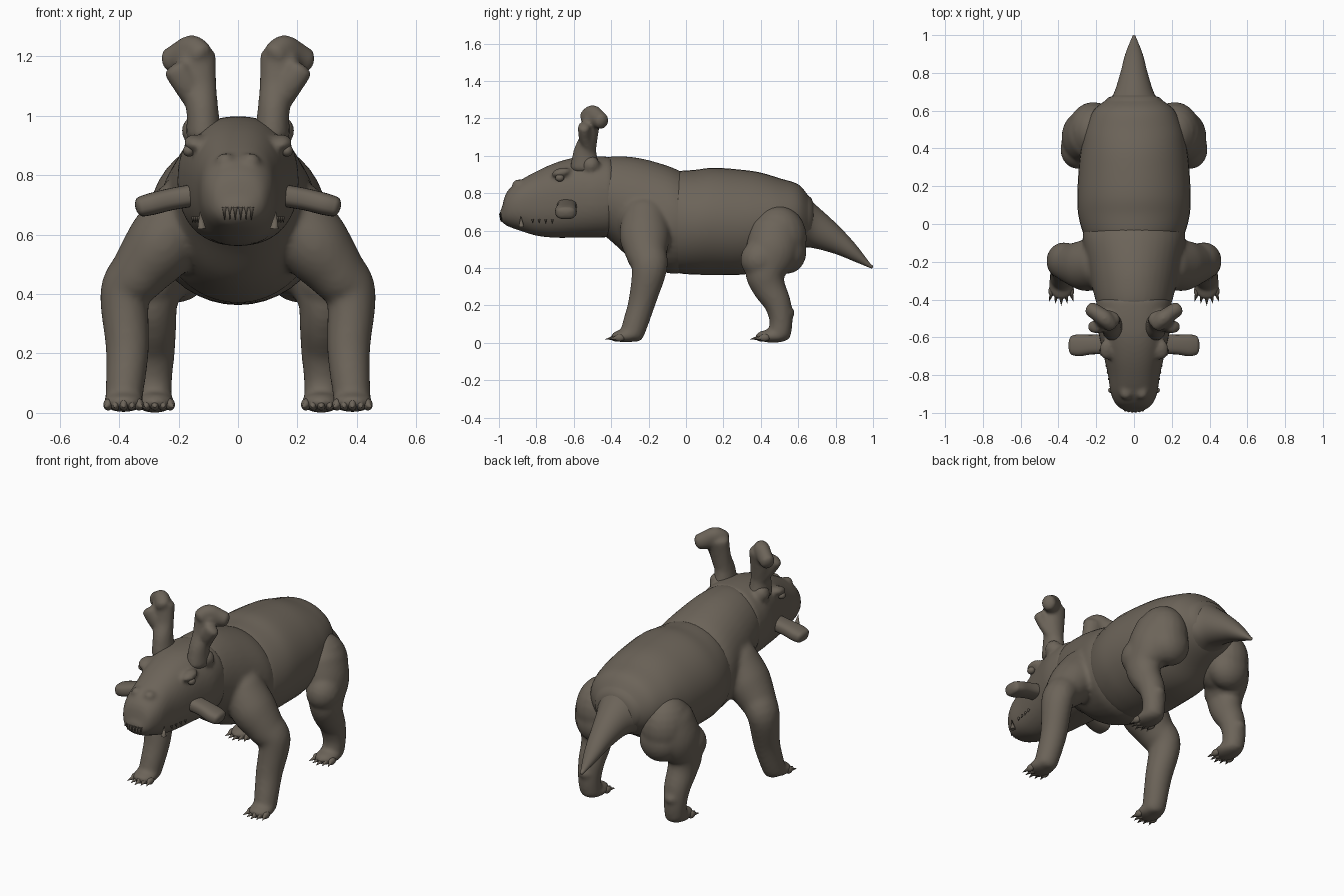
import bpy, bmesh, math
from mathutils import Vector, Matrix

cube = bpy.data.objects.get("Cube")
if cube:
    bpy.data.objects.remove(cube, do_unlink=True)

COLOUR = (0.15, 0.127, 0.1, 1)
hide = bpy.data.materials.new("brown grey hide")
hide.use_nodes = True
hide.diffuse_color = COLOUR
bsdf = hide.node_tree.nodes["Principled BSDF"]
bsdf.inputs["Base Color"].default_value = COLOUR
bsdf.inputs["Roughness"].default_value = 0.8


def finish(name, bm, mirror=True, blend=0):
    """Turn a bmesh into a smooth object; blend is the voxel size that fuses its lumps."""
    bmesh.ops.recalc_face_normals(bm, faces=bm.faces)
    mesh = bpy.data.meshes.new(name)
    bm.to_mesh(mesh)
    bm.free()
    mesh.materials.append(hide)
    obj = bpy.data.objects.new(name, mesh)
    bpy.context.collection.objects.link(obj)
    bpy.ops.object.select_all(action="DESELECT")
    obj.select_set(True)
    bpy.context.view_layer.objects.active = obj
    bpy.ops.object.shade_smooth_by_angle(angle=math.radians(50))
    if mirror:
        obj.modifiers.new("mirror", "MIRROR").use_mirror_merge = False
    if blend:
        remesh = obj.modifiers.new("fuse", "REMESH")
        remesh.mode = "VOXEL"
        remesh.voxel_size = blend
        remesh.use_smooth_shade = True
        soften = obj.modifiers.new("soften", "SMOOTH")
        soften.factor = 0.5
        soften.iterations = 6


def spline(p, steps=5):
    """Catmull-Rom interpolation through stations of any dimension."""
    out = []
    for i in range(len(p) - 1):
        a, b, c, d = p[max(i - 1, 0)], p[i], p[i + 1], p[min(i + 2, len(p) - 1)]
        for s in range(steps):
            t = s / steps
            out.append([0.5 * (2 * w + (x - v) * t + (2*v - 5*w + 4*x - y) * t**2
                               + (3*w - v - 3*x + y) * t**3)
                        for v, w, x, y in zip(a, b, c, d)])
    return out + [list(p[-1])]


def loft(bm, stations, ref=(1, 0, 0), axis=None, sides=32, cap=0.6, power=1):
    """Skin rings of x, y, z, half-width along ref, other half-width; power < 1 is boxier."""
    pts = spline(stations)
    rings = []
    for i, (x, y, z, a, b) in enumerate(pts):
        ahead = Vector(pts[min(i + 1, len(pts) - 1)][:3])
        behind = Vector(pts[max(i - 1, 0)][:3])
        t = Vector(axis) if axis else (ahead - behind).normalized()
        rings.append((Vector((x, y, z)), t, a, b))

    # rounded ends
    def dome(ring, sign):
        c, t, a, b = ring
        return [(c + t * sign * cap * min(a, b) * math.sin(q),
                 t, a * math.cos(q), b * math.cos(q)) for q in (0.4, 0.8, 1.15, 1.45)]
    rings = dome(rings[0], -1)[::-1] + rings + dome(rings[-1], 1)

    def bulge(v):
        return math.copysign(abs(v) ** power, v)
    loops = []
    for c, t, a, b in rings:
        u = Vector(ref)
        u = (u - t * u.dot(t)).normalized()
        v = t.cross(u)
        loops.append([bm.verts.new(c + u * a * bulge(math.cos(k * math.tau / sides))
                                   + v * b * bulge(math.sin(k * math.tau / sides)))
                      for k in range(sides)])
    for lo, hi in zip(loops, loops[1:]):
        for k in range(sides):
            j = (k + 1) % sides
            bm.faces.new((lo[k], lo[j], hi[j], hi[k]))
    bm.faces.new(loops[0])
    bm.faces.new(loops[-1])


def blob(bm, centre, radii, tilt=0):
    m = Matrix.Translation(centre) @ Matrix.Rotation(tilt, 4, "X") @ Matrix.Diagonal((*radii, 1))
    bmesh.ops.create_uvsphere(bm, u_segments=20, v_segments=12, radius=1, matrix=m)


def spike(bm, base, direction, radius, length):
    d = Vector(direction).normalized()
    m = Matrix.Translation(Vector(base) + d * length / 2) @ d.to_track_quat("Z", "Y").to_matrix().to_4x4()
    bmesh.ops.create_cone(bm, segments=10, radius1=radius, radius2=0, depth=length,
                          cap_ends=True, matrix=m)


def trunk(bm, rows, cap=0.3, power=1):
    """Loft along y from rows of y, centre height, half-width, half-height."""
    loft(bm, [(0, *r) for r in rows], axis=(0, 1, 0), sides=40, cap=cap, power=power)


# Head with brows, nostrils and lumps behind the horns
bm = bmesh.new()
trunk(bm, [(-.985, .683, .055, .035), (-.96, .715, .092, .088), (-.9, .732, .122, .128),
           (-.8, .745, .138, .172), (-.7, .762, .16, .2), (-.6, .776, .183, .214),
           (-.5, .78, .203, .218), (-.41, .78, .2, .215)], power=.87)
for side in (1, -1):
    blob(bm, (.145 * side, -.665, .91), (.038, .055, .026), 0.2)
    blob(bm, (.042 * side, -.895, .845), (.034, .036, .03))
    blob(bm, (.145 * side, -.51, .95), (.045, .05, .05))
finish("head", bm, False, .011)

# Shoulders flowing into the front legs
bm = bmesh.new()
trunk(bm, [(-.46, .785, .185, .195), (-.4, .77, .205, .227), (-.3, .725, .23, .27),
           (-.2, .69, .25, .287), (-.08, .655, .272, .285), (0, .64, .262, .262)])
for side in (1, -1):
    loft(bm, [(x * side, *rest) for x, *rest in (
        (.18, -.22, .69, .11, .12), (.255, -.22, .57, .122, .135), (.33, -.21, .475, .1, .11),
        (.38, -.195, .4, .084, .095), (.372, -.235, .22, .073, .073),
        (.38, -.275, .09, .065, .067), (.385, -.29, .045, .063, .062))])
    blob(bm, (.385 * side, -.325, .036), (.07, .078, .034))
finish("shoulders_and_front_legs", bm, False, .013)

# Barrel
bm = bmesh.new()
trunk(bm, [(-.07, .645, .25, .25), (-.04, .645, .272, .272), (.05, .645, .295, .28),
           (.15, .65, .3, .286), (.3, .645, .292, .28), (.4, .65, .28, .26),
           (.5, .665, .26, .215), (.6, .675, .215, .172), (.655, .665, .15, .12)])
finish("torso", bm, False)

# Tail, flared where it leaves the rump
bm = bmesh.new()
trunk(bm, [(.56, .665, .2, .17), (.63, .655, .155, .145), (.69, .623, .108, .118),
           (.8, .558, .072, .083), (.9, .485, .046, .05), (.99, .408, .01, .01)], cap=1)
finish("tail", bm, False)

# Hind legs: thigh, knee, shin, heel and foot
bm = bmesh.new()
loft(bm, [(.23, .48, .6, .12, .14), (.265, .46, .49, .12, .14), (.29, .425, .38, .09, .11),
          (.287, .443, .3, .08, .09), (.285, .49, .21, .073, .072), (.285, .508, .12, .064, .062),
          (.283, .5, .05, .06, .062)])
blob(bm, (.215, .49, .56), (.138, .157, .175))
blob(bm, (.21, .545, .49), (.12, .1, .12))
blob(bm, (.295, .395, .445), (.095, .105, .105))
blob(bm, (.285, .54, .16), (.045, .042, .035))
blob(bm, (.28, .465, .036), (.067, .095, .036))
finish("hind_legs", bm, True, .012)

# Toes and claws on both pairs of feet
bm = bmesh.new()
for x, y in ((.385, -.375), (.28, .4)):
    for k in range(-2, 3):
        tx, ty = x + k * .026, y + abs(k) * .01
        blob(bm, (tx, ty, .028), (.016, .028, .02))
        spike(bm, (tx, ty - .015, .027), (k * .15, -1, -.2), .012, .045)
finish("claws", bm)

# Forked horns: widening stem, broad rear lobe and front knob
bm = bmesh.new()
loft(bm, [(.115, -.54, .94, .06, .08), (.12, -.54, 1.02, .054, .062),
          (.132, -.52, 1.1, .06, .048), (.142, -.505, 1.2, .068, .05)], sides=20)
loft(bm, [(.125, -.53, 1.2, .048, .042), (.155, -.5, 1.222, .05, .044),
          (.19, -.475, 1.2, .052, .042), (.228, -.45, 1.185, .044, .04)],
     ref=(0, 0, 1), sides=20)
loft(bm, [(.14, -.525, 1.05, .042, .035), (.172, -.54, 1.1, .044, .034),
          (.208, -.545, 1.155, .044, .034)], sides=20)
finish("horns", bm, True, .01)

# Flat paddle ears
bm = bmesh.new()
loft(bm, [(.13, -.635, .735, .055, .038), (.22, -.638, .72, .052, .037),
          (.29, -.642, .703, .058, .037), (.325, -.642, .694, .052, .034)],
     ref=(0, 1, 0), sides=24, power=.75)
finish("ears", bm)

# Eyes
bm = bmesh.new()
blob(bm, (.165, -.675, .882), (.02, .024, .02))
finish("eyes", bm)

# Teeth: front row, side row and a corner tusk
bm = bmesh.new()
for k in range(3):
    spike(bm, (.009 + k * .018, -.991 + k * .003, .692), (0, 0, -1), .009, .045)
for k in range(4):
    spike(bm, (.132 + k * .006, -.82 + k * .035, .66), (.2, 0, -1), .007, .022)
spike(bm, (.122, -.88, .62), (.1, -.05, 1), .015, .06)
finish("teeth", bm)
